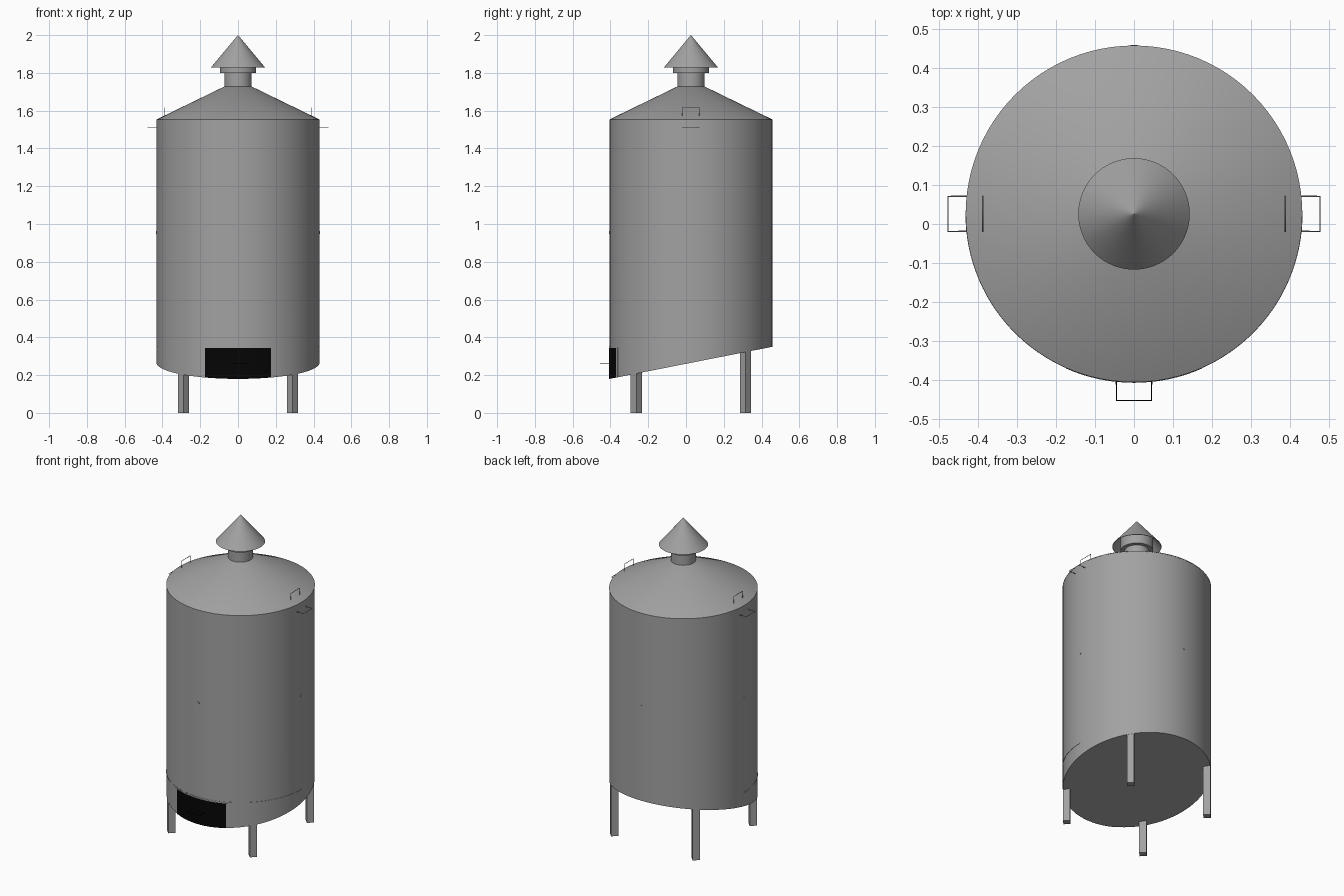
import bpy, math

if "Cube" in bpy.data.objects:
    bpy.data.objects.remove(bpy.data.objects["Cube"])

CY, R = 0.026, 0.431         # tank axis (y) and radius
N = 96


def material(name, v):
    m = bpy.data.materials.new(name)
    m.diffuse_color = (v, v, v, 1)
    m.use_nodes = True
    m.node_tree.nodes["Principled BSDF"].inputs["Base Color"].default_value = m.diffuse_color
    return m


black = material("black", 0.0015)
steel = material("steel", 0.36)


def floor_z(y):
    """Height of the sloping tank floor."""
    return 0.18 + (y - CY + R) * 0.17 / (2 * R)


def make(name, verts, faces, mat=steel, smooth=True):
    me = bpy.data.meshes.new(name)
    me.from_pydata(verts, [], faces)
    me.update()
    me.materials.append(mat)
    ob = bpy.data.objects.new(name, me)
    bpy.context.collection.objects.link(ob)
    if smooth:
        bpy.ops.object.select_all(action='DESELECT')
        ob.select_set(True)
        bpy.context.view_layer.objects.active = ob
        bpy.ops.object.shade_smooth_by_angle(angle=math.radians(30))
    return ob


def lathe(name, profile, cap_low=True, cap_high=True):
    """Revolve (radius, z) pairs, bottom to top; z=None follows the floor."""
    verts, faces = [], []
    for r, z in profile:
        for i in range(N):
            a = 2 * math.pi * i / N
            y = CY + r * math.sin(a)
            verts.append((r * math.cos(a), y, floor_z(y) if z is None else z))
    for k in range(len(profile) - 1):
        for i in range(N):
            j = (i + 1) % N
            faces.append((k*N + i, k*N + j, k*N + N + j, k*N + N + i))
    if cap_low:
        faces.append(tuple(reversed(range(N))))
    if cap_high:
        faces.append(tuple(range(len(verts) - N, len(verts))))
    return make(name, verts, faces)


def arc_panel(name, half, r0, r1, z0, z1, mat=steel):
    """Curved plate centred on the front, spanning +-half radians."""
    n = max(12, int(half * 40))
    verts, faces = [], []
    for i in range(n + 1):
        a = -math.pi / 2 - half + 2 * half * i / n
        for r, z in ((r0, z0), (r1, z0), (r1, z1), (r0, z1)):
            y = CY + r * math.sin(a)
            verts.append((r * math.cos(a), y, floor_z(y) + 0.0005 if z is None else z))
    for i in range(n):
        for k in range(4):
            m = (k + 1) % 4
            faces.append((4*i + k, 4*i + 4 + k, 4*i + 4 + m, 4*i + m))
    faces += [(0, 1, 2, 3), (4*n + 3, 4*n + 2, 4*n + 1, 4*n)]
    return make(name, verts, faces, mat)


def wire(name, pts, mat=steel):
    cu = bpy.data.curves.new(name, 'CURVE')
    cu.dimensions = '3D'
    cu.bevel_depth = 0.002
    cu.bevel_resolution = 1
    cu.use_fill_caps = True
    sp = cu.splines.new('POLY')
    sp.points.add(len(pts) - 1)
    for p, c in zip(sp.points, pts):
        p.co = (*c, 1)
    cu.materials.append(mat)
    ob = bpy.data.objects.new(name, cu)
    bpy.context.collection.objects.link(ob)


# Tank with sloping floor, conical roof, chimney
lathe("tank_body", [(R, None), (R, 1.551)])
lathe("roof_cone", [(R + 0.001, 1.549), (R + 0.001, 1.553), (0.07, 1.729)])
lathe("chimney_pipe", [(0.072, 1.72), (0.072, 1.86)])
lathe("chimney_collar", [(0.095, 1.80), (0.095, 1.883)])
# Hollow rain cap
lathe("rain_cap", [(0.0005, 1.996), (0.141, 1.828), (0.143, 1.829), (0.0005, 2.0)])

# Filter plate edge around the front half
arc_panel("filter_plate_edge", math.pi / 2, R - 0.02, R + 0.0016, 0.351, 0.354)

# Clean-out door: frame and black panel, trimmed to the sloping floor
arc_panel("door_frame", math.asin(0.19 / R), R - 0.02, R + 0.0012, None, 0.346)
arc_panel("door_panel", math.asin(0.174 / R), R - 0.005, R + 0.0025, None, 0.343, black)
wire("door_handle", [(-0.045, -0.395, 0.263), (-0.045, -0.453, 0.263),
                     (0.045, -0.453, 0.263), (0.045, -0.395, 0.263)], black)

# Side and roof handles
for s, side in ((-1, "left"), (1, "right")):
    y0, y1 = CY - 0.045, CY + 0.045
    wire(side + "_body_handle", [(s*0.42, y0, 1.509), (s*0.477, y0, 1.509),
                                 (s*0.477, y1, 1.509), (s*0.42, y1, 1.509)])
    wire(side + "_roof_handle", [(s*0.388, y0, 1.565), (s*0.388, y0, 1.615),
                                 (s*0.388, y1, 1.615), (s*0.388, y1, 1.565)])

# Four small sensor ports around the middle
for k in range(4):
    a = k * math.pi / 2
    bpy.ops.mesh.primitive_cylinder_add(
        vertices=16, radius=0.009, depth=0.01,
        location=((R - 0.003) * math.cos(a), CY + (R - 0.003) * math.sin(a), 0.955),
        rotation=(0, math.pi / 2, a))
    bpy.context.object.name = f"sensor_port_{k + 1}"
    bpy.context.object.data.materials.append(steel)

# Square legs turned to face the axis, cut to the slope
h = 0.021
for k in range(4):
    a = math.pi / 4 + k * math.pi / 2
    c, s = math.cos(a), math.sin(a)
    base = [((0.409 + u) * c - v * s, CY + (0.409 + u) * s + v * c)
            for u, v in ((-h, -h), (h, -h), (h, h), (-h, h))]
    verts = [(x, y, 0) for x, y in base] + [(x, y, floor_z(y) + 0.002) for x, y in base]
    make(f"leg_{k + 1}", verts, [(3, 2, 1, 0), (4, 5, 6, 7)] +
         [(i, (i + 1) % 4, (i + 1) % 4 + 4, i + 4) for i in range(4)], smooth=False)
